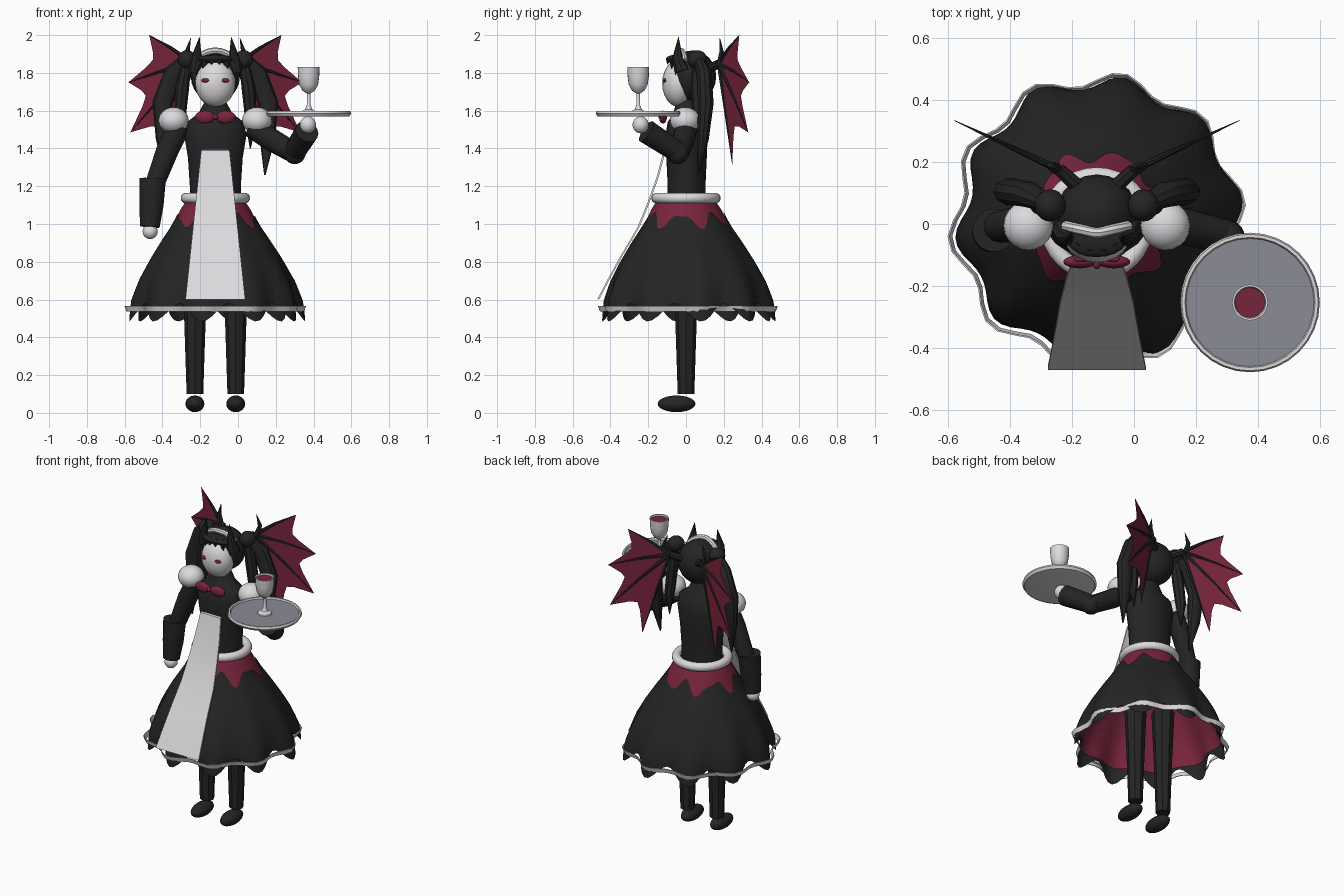
import bpy, bmesh
from math import sin, cos, pi, radians
from mathutils import Vector

cube = bpy.data.objects.get("Cube")
if cube:
    bpy.data.objects.remove(cube)

CX = -0.12          # body centre line
made = []


def material(name, r, g, b):
    m = bpy.data.materials.new(name)
    m.use_nodes = True
    m.diffuse_color = (r, g, b, 1)
    m.node_tree.nodes["Principled BSDF"].inputs["Base Color"].default_value = (r, g, b, 1)
    return m


BLACK = material("black cloth", 0.018, 0.018, 0.019)
RED = material("wine red", 0.19, 0.018, 0.045)
WHITE = material("soft white", 0.72, 0.7, 0.72)
GREY = material("tray grey", 0.26, 0.265, 0.3)


def finish(name, bm, mat):
    bmesh.ops.recalc_face_normals(bm, faces=bm.faces)
    me = bpy.data.meshes.new(name)
    bm.to_mesh(me)
    bm.free()
    me.materials.append(mat)
    ob = bpy.data.objects.new(name, me)
    bpy.context.collection.objects.link(ob)
    made.append(ob)


def loft(name, rings, mat, caps=True, loop=False):
    """Bridge a list of closed rings of points."""
    bm = bmesh.new()
    vs = [[bm.verts.new(p) for p in ring] for ring in rings]
    pairs = list(zip(vs, vs[1:])) + ([(vs[-1], vs[0])] if loop else [])
    n = len(vs[0])
    for a, b in pairs:
        for i in range(n):
            j = (i + 1) % n
            bm.faces.new((a[i], a[j], b[j], b[i]))
    if caps and not loop:
        bm.faces.new(vs[0])
        bm.faces.new(vs[-1])
    finish(name, bm, mat)


def oval(x, y, z, rx, ry, n):
    return [(x + rx * cos(2 * pi * i / n), y + ry * sin(2 * pi * i / n), z) for i in range(n)]


def lathe(name, x, y, profile, mat, n=24, loop=False):
    loft(name, [oval(x, y, z, r, r, n) for r, z in profile], mat, loop=loop)


def tube(name, path, radii, mat, n=10, flat=1.0):
    """Tapered limb along a path."""
    pts = [Vector(p) for p in path]
    rings = []
    for k, p in enumerate(pts):
        d = (pts[min(k + 1, len(pts) - 1)] - pts[max(k - 1, 0)]).normalized()
        u = d.cross(Vector((0, 1, 0))).normalized()
        v = d.cross(u)
        rings.append([p + radii[k] * (u * cos(2 * pi * i / n) + v * flat * sin(2 * pi * i / n))
                      for i in range(n)])
    loft(name, rings, mat)


def ball(name, c, r, mat):
    bm = bmesh.new()
    bmesh.ops.create_uvsphere(bm, u_segments=20, v_segments=12, radius=1)
    bmesh.ops.scale(bm, vec=r, verts=bm.verts)
    bmesh.ops.translate(bm, vec=c, verts=bm.verts)
    finish(name, bm, mat)


def sides(fn):
    for s, label in ((1, "left"), (-1, "right")):
        fn(s, label)


# Torso and belt
loft("torso", [oval(CX, 0.003, z, rx, ry, 20) for z, rx, ry in (
    (1.1, .135, .1), (1.2, .135, .1), (1.35, .145, .107), (1.47, .165, .112),
    (1.54, .15, .1), (1.585, .09, .07), (1.66, .05, .05))], BLACK)
loft("belt", [[(CX + cos(a) * (.156 + .028 * cos(b)), sin(a) * (.156 + .028 * cos(b)), 1.137 + .028 * sin(b))
               for b in (k * pi / 6 + pi / 12 for k in range(12))]
              for a in (k * pi / 16 for k in range(32))], WHITE, loop=True)

# Skirt: folded outer cloth over a red lining that shows at the waist
SHAPE = ((1.13, .155), (1.08, .19), (1.0, .228), (.9, .295), (.8, .355), (.7, .405), (.6, .438), (.46, .446))


def wave(a):
    return cos(10 * (a - radians(8)))


def skirt_radius(z):
    for (z1, r1), (z0, r0) in zip(SHAPE, SHAPE[1:]):
        if z >= z0:
            return r0 + (r1 - r0) * (z - z0) / (z1 - z0)
    return SHAPE[-1][1]


def skirt_point(a, z, scale):
    t = min(1, max(0, (1.13 - z) / 0.6))
    r = skirt_radius(z) * (1 + t * t * (.052 * wave(a) + .01 * sin(4 * a))) * scale
    return (CX + .01 * t + r * cos(a), .015 * t + r * sin(a), z)


def skirt(name, top, bottom, scale, mat):
    n, rows = 100, 10
    angles = [2 * pi * i / n for i in range(n)]
    loft(name, [[skirt_point(a, top(a) + (bottom(a) - top(a)) * k / rows, scale) for a in angles]
                for k in range(rows + 1)], mat, caps=False)


skirt("skirt_lining", lambda a: 1.13, lambda a: .585, .968, RED)
skirt("skirt", lambda a: 1.02 + .035 * cos(7 * a + 1) + .015 * sin(12 * a),
      lambda a: .532 - .048 * wave(a), 1.0, BLACK)

# Hem trim: thin wavy band that flares upward
hem = []
for k in range(60):
    a = 2 * pi * k / 60
    r = .453 + .025 * wave(a)
    hem.append([(CX + (r + dr) * cos(a), .01 + (r + dr) * sin(a), z)
                for dr, z in ((.002, .567), (.007, .567), (-.003, .538), (-.008, .538))])
loft("hem_trim", hem, WHITE, loop=True)

# Apron: long widening panel
apron = []
for y, z in ((-.118, 1.39), (-.155, 1.25), (-.197, 1.13), (-.258, .98),
             (-.347, .83), (-.413, .71), (-.47, .6)):
    w = .075 + (1.39 - z) / .79 * .083
    apron.append([(CX - w, y, z), (CX + w, y, z), (CX + w, y + .012, z + .004), (CX - w, y + .012, z + .004)])
loft("apron", apron, WHITE)


# Legs, shoes, shoulder puffs
def leg(s, label):
    x = CX + s * .108
    loft(label + "_leg", [oval(x, 0, z, r, r, 8) for z, r in ((.1, .044), (.5, .057), (.8, .07))], BLACK)
    ball(label + "_shoe", (x, -.05, .048), (.05, .1, .044), BLACK)
    ball(label + "_shoulder_puff", (CX + s * .221, -.005, 1.548), (.08, .08, .07), WHITE)


sides(leg)

# Right arm hangs down, left arm carries the tray
tube("right_upper_arm", ((-.31, 0, 1.52), (-.37, 0, 1.4), (-.445, -.01, 1.2)), (.06, .06, .05), BLACK, 12)
tube("right_cuff", ((-.452, -.02, 1.24), (-.458, -.028, 1.1), (-.467, -.035, .985)),
     (.07, .064, .052), BLACK, 14)
ball("right_hand", (-.465, -.04, .96), (.04, .04, .04), WHITE)
tube("left_upper_arm", ((.07, 0, 1.52), (.17, -.01, 1.45), (.3, -.04, 1.375)), (.06, .06, .055), BLACK, 12)
ball("left_elbow", (.3, -.045, 1.375), (.058, .058, .058), BLACK)
tube("left_cuff", ((.295, -.035, 1.375), (.365, -.21, 1.49)), (.057, .064), BLACK, 14)
ball("left_hand", (.37, -.24, 1.525), (.043, .043, .045), WHITE)

# Tray with raised rim and grey inlay, and goblet
TX, TY = .374, -.253
lathe("tray", TX, TY, ((.19, 1.568), (.215, 1.573), (.215, 1.584)), WHITE, 32)
lathe("tray_inlay", TX, TY, ((.207, 1.582), (.207, 1.588)), GREY, 32)
lathe("tray_rim", TX, TY, ((.205, 1.585), (.21, 1.598), (.22, 1.598), (.225, 1.585), (.215, 1.57)),
      WHITE, 32, loop=True)
lathe("goblet", TX, TY, ((.045, 1.586), (.042, 1.594), (.02, 1.606), (.01, 1.63), (.009, 1.69), (.033, 1.706),
                         (.05, 1.737), (.056, 1.78), (.058, 1.83), (.051, 1.83), (.047, 1.81)), WHITE, 20)
lathe("wine", TX, TY, ((.048, 1.812), (.048, 1.82)), RED, 20)

# Head, hair cap, fringe and headband
ball("face", (CX, -.04, 1.745), (.106, .086, .125), WHITE)
ball("hair_cap", (CX, .035, 1.782), (.13, .125, .137), BLACK)
ball("fringe", (CX, -.045, 1.873), (.1, .062, .024), BLACK)
for dx in (-.095, -.06, -.02, .02, .06, .095):
    tube("fringe_tuft", ((CX + dx * .8, -.085 + abs(dx) * .4, 1.885),
                         (CX + dx, -.105 + abs(dx) * .5, 1.87 - abs(dx) * .3),
                         (CX + dx * 1.08, -.112 + abs(dx) * .6, 1.86 - abs(dx) * .75)),
         (.02, .018, .002), BLACK, 6, .6)
tube("headband", [(CX + .13 * cos(a), -.03 + .03 * abs(cos(a)), 1.782 + .135 * sin(a))
                  for a in (radians(38 + 8 * k) for k in range(14))], [.017] * 14, WHITE, 8)


def head_part(s, label):
    def X(d):
        return CX + s * d
    ball(label + "_eye", (X(.052), -.114, 1.76), (.023, .009, .011), RED)
    ball(label + "_bun", (X(.15), .06, 1.87), (.05, .052, .05), BLACK)
    tube(label + "_horn", ((X(.105), -.02, 1.81), (X(.1), -.045, 1.88), (X(.084), -.04, 1.99)),
         (.04, .028, .001), BLACK, 8)
    # Twin tail: outer lock and inner lock
    tube(label + "_tail", ((X(.15), .06, 1.88), (X(.22), .095, 1.8), (X(.28), .105, 1.64),
                           (X(.275), .09, 1.45), (X(.262), .065, 1.26)),
         (.03, .052, .054, .04, .004), BLACK, 10, .8)
    tube(label + "_inner_lock", ((X(.15), .06, 1.87), (X(.175), .06, 1.72), (X(.19), .07, 1.55),
                                 (X(.185), .08, 1.4)), (.025, .036, .032, .003), BLACK, 8)
    # Bow half
    ball(label + "_bow_loop", (X(.055), -.122, 1.566), (.053, .021, .034), RED)


sides(head_part)
ball("bow_knot", (CX, -.128, 1.566), (.015, .017, .016), RED)


# Bat wings: scalloped membrane with tapering bones
def wing(s, label):
    def P(d, z):
        return Vector((CX + s * d, .165 + (d - .1) * .47, z))
    root = P(.12, 1.85)
    tips = [P(.35, 2.0), P(.46, 1.75), P(.45, 1.485), P(.27, 1.315)]
    bm = bmesh.new()
    r = bm.verts.new(root)
    edge = [bm.verts.new(tips[0])]
    for a, b in zip(tips, tips[1:]):
        for t, pull in ((.3, .2), (.5, .26), (.7, .2)):
            edge.append(bm.verts.new(a.lerp(b, t).lerp(root, pull)))
        edge.append(bm.verts.new(b))
    edge.append(bm.verts.new(P(.2, 1.58)))
    for a, b in zip(edge, edge[1:]):
        bm.faces.new((r, a, b))
    finish(label + "_wing_membrane", bm, RED)
    for tip in tips:
        bow = root.lerp(tip, .5) + Vector((0, 0, .008))
        tube(label + "_wing_bone", (root, bow, tip), (.013, .008, .001), BLACK, 6)
    tube(label + "_wing_claw", (P(.13, 1.84), P(.15, 1.91), P(.13, 1.985)), (.02, .014, .001), BLACK, 6)
    tube(label + "_wing_root", ((CX + s * .06, .12, 1.82), root), (.025, .022), BLACK, 8)


sides(wing)

# Smooth shading with sharp edges kept
bpy.ops.object.select_all(action="DESELECT")
for ob in made:
    ob.select_set(True)
bpy.context.view_layer.objects.active = made[0]
bpy.ops.object.shade_smooth_by_angle(angle=radians(35))
